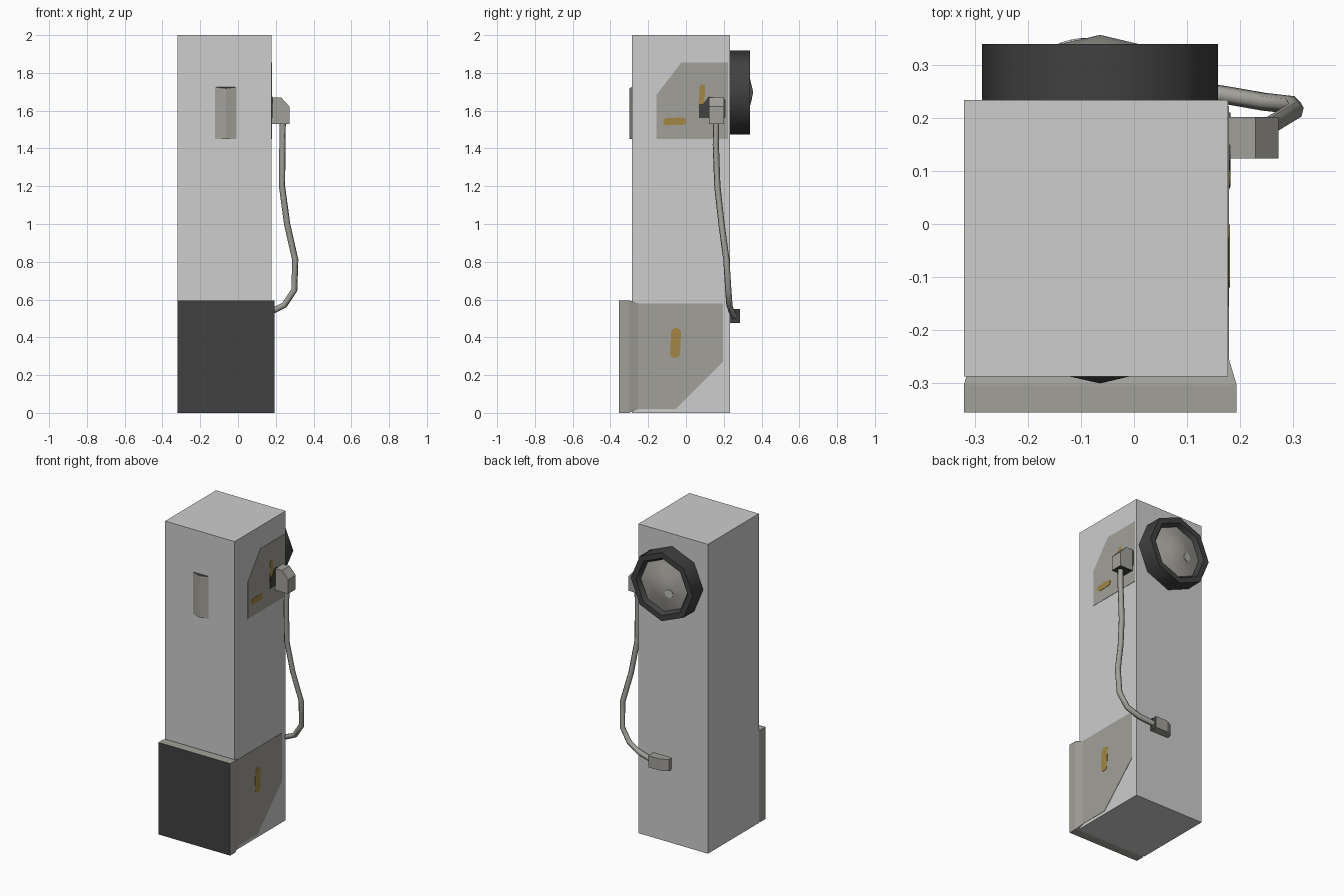
import bpy, bmesh, math
from mathutils import Vector

if "Cube" in bpy.data.objects:
    bpy.data.objects.remove(bpy.data.objects["Cube"])


def material(name, rgb):
    m = bpy.data.materials.new(name)
    m.diffuse_color = (*rgb, 1)
    m.use_nodes = True
    m.node_tree.nodes["Principled BSDF"].inputs["Base Color"].default_value = m.diffuse_color
    return m


LIGHT = material("light_grey", (0.61, 0.61, 0.61))
WARM = material("warm_grey", (0.36, 0.35, 0.32))
DARK = material("dark_grey", (0.052, 0.052, 0.052))
OCHRE = material("ochre", (0.36, 0.24, 0.06))


def make(name, verts, faces, mats, rule=None, smooth=None):
    """Mesh object; rule(normal, centre) picks the material slot of a face."""
    bm = bmesh.new()
    vs = [bm.verts.new(v) for v in verts]
    for f in faces:
        bm.faces.new([vs[i] for i in f])
    bmesh.ops.recalc_face_normals(bm, faces=bm.faces)
    bm.normal_update()
    for f in bm.faces:
        f.material_index = rule(f.normal, f.calc_center_median()) if rule else 0
    me = bpy.data.meshes.new(name)
    bm.to_mesh(me)
    bm.free()
    for m in mats:
        me.materials.append(m)
    ob = bpy.data.objects.new(name, me)
    bpy.context.collection.objects.link(ob)
    if smooth:
        bpy.ops.object.select_all(action='DESELECT')
        ob.select_set(True)
        bpy.context.view_layer.objects.active = ob
        bpy.ops.object.shade_smooth_by_angle(angle=math.radians(smooth))
    return ob


def loft(name, rings, mats, rule=None, smooth=None, caps=True):
    """Skin a list of equal-sized point rings."""
    n = len(rings[0])
    faces = [(r * n + i, r * n + (i + 1) % n, (r + 1) * n + (i + 1) % n, (r + 1) * n + i)
             for r in range(len(rings) - 1) for i in range(n)]
    if caps:
        faces += [tuple(range(n)), tuple(range((len(rings) - 1) * n, len(rings) * n))]
    return make(name, [p for r in rings for p in r], faces, mats, rule, smooth)


def side_plate(name, pts, x0, x1, mat):
    return loft(name, [[(x, y, z) for y, z in pts] for x in (x0, x1)], [mat])


def capsule(cy, cz, half, rad, tilt):
    """Outline of a rounded stripe on the right side."""
    pts = []
    for k in range(12):
        a = 2 * math.pi * (k + 0.5) / 12
        u = rad * math.cos(a) + math.copysign(half - rad, math.cos(a))
        v = rad * math.sin(a)
        pts.append((cy + u * math.cos(tilt) - v * math.sin(tilt),
                    cz + u * math.sin(tilt) + v * math.cos(tilt)))
    return pts


def rect(x0, x1, y, z0, z1):
    return [(x0, y, z0), (x1, y, z0), (x1, y, z1), (x0, y, z1)]


# Main tower
loft("body", [rect(-0.32, 0.177, y, 0, 2) for y in (-0.287, 0.233)], [LIGHT])

# Lower front cover with tapered rim, dark on the front only
loft("front_cover", [rect(-0.32, 0.193, -0.355, 0, 0.595),
                     rect(-0.32, 0.193, -0.302, 0, 0.595),
                     rect(-0.305, 0.178, -0.252, 0.02, 0.58)],
     [WARM, DARK], lambda n, c: 1 if n.y < -0.9 else 0)

# Right side plates
side_plate("lower_side_plate", [(-0.27, 0.02), (-0.055, 0.02), (0.195, 0.27),
                                (0.195, 0.58), (-0.27, 0.58)], 0.174, 0.179, WARM)
side_plate("upper_side_plate", [(-0.155, 1.45), (0.222, 1.45), (0.222, 1.855),
                                (-0.025, 1.855), (-0.155, 1.685)], 0.174, 0.179, WARM)

# Ochre stripes and dark backing patch
for name, args in (("lower_stripe", (-0.055, 0.37, 0.08, 0.027, math.radians(87))),
                   ("upper_stripe_flat", (-0.06, 1.543, 0.06, 0.02, 0.03)),
                   ("upper_stripe_tall", (0.084, 1.67, 0.07, 0.015, math.radians(87)))):
    side_plate(name, capsule(*args), 0.176, 0.181, OCHRE)
side_plate("connector_backing", [(0.07, 1.56), (0.21, 1.56), (0.21, 1.66), (0.12, 1.675),
                                 (0.09, 1.635), (0.07, 1.635)], 0.176, 0.182, DARK)

# Shallow wedge on the front
wedge = [(-0.13, -0.285, 0), (-0.064, -0.300, -0.008), (0.0, -0.285, 0), (-0.064, -0.284, 0.014)]
loft("front_wedge", [[(x, y, 1.45) for x, y, _ in wedge],
                     [(x, y, 1.726 + d) for x, y, d in wedge]],
     [WARM, DARK], lambda n, c: 1 if n.z > 0.3 else 0)


# Octagonal lamp on the back
def octagon(r, y):
    return [(-0.064 + r * math.cos(k * math.pi / 4), y, 1.697 + r * math.sin(k * math.pi / 4))
            for k in range(8)]


loft("lamp_housing", [octagon(r, y) for r, y in
                      ((0.15, 0.23), (0.222, 0.23), (0.222, 0.339), (0.185, 0.339),
                       (0.165, 0.305), (0.15, 0.305), (0.15, 0.23))],
     [DARK], smooth=50, caps=False)
lens = octagon(0.168, 0.312) + octagon(0.08, 0.337) + [(-0.064, 0.356, 1.697)]
make("lamp_lens", lens,
     [(i, (i + 1) % 8, (i + 1) % 8 + 8, i + 8) for i in range(8)]
     + [(i + 8, (i + 1) % 8 + 8, 16) for i in range(8)], [WARM], smooth=50)

# Small light spot on the lens
nrm = Vector((-0.22, 1, -0.12)).normalized()
u = nrm.cross(Vector((0, 0, 1))).normalized()
v = nrm.cross(u)
mid = Vector((-0.117, 0.341, 1.668))
loft("lens_spot", [[mid + nrm * d + 0.027 * (u * math.cos(k * math.pi / 4) + v * math.sin(k * math.pi / 4))
                    for k in range(8)] for d in (-0.003, 0.003)], [LIGHT])


# Cable connectors: chamfered block, dark on the cable end
def connector(name, place, end):
    prof = [(0, 0), (1, 0), (1, 0.66), (0.55, 1), (0, 1)]   # (depth, length)
    loft(name, [[place(d, l, w) for d, l in prof] for w in (0, 1)],
         [WARM, DARK], lambda n, c: 1 if n.dot(Vector(end)) > 0.9 else 0)


connector("side_connector",
          lambda d, l, w: (0.175 + 0.097 * d, 0.123 + 0.078 * w, 1.53 + 0.14 * l), (0, 0, -1))
connector("back_connector",
          lambda d, l, w: (0.07 - 0.13 * l, 0.23 + 0.055 * d, 0.475 + 0.075 * w), (1, 0, 0))

# Hanging cable
cu = bpy.data.curves.new("cable", 'CURVE')
cu.dimensions = '3D'
cu.bevel_depth = 0.017
cu.bevel_resolution = 1
cu.use_fill_caps = True
path = [(0.237, 0.16, 1.56), (0.235, 0.158, 1.42), (0.233, 0.166, 1.2), (0.26, 0.188, 1.0),
        (0.303, 0.214, 0.81), (0.298, 0.224, 0.65), (0.245, 0.23, 0.57),
        (0.17, 0.243, 0.533), (0.06, 0.258, 0.512)]
sp = cu.splines.new('POLY')
sp.points.add(len(path) - 1)
for p, co in zip(sp.points, path):
    p.co = (*co, 1)
cu.materials.append(WARM)
cable = bpy.data.objects.new("cable", cu)
bpy.context.collection.objects.link(cable)
bpy.ops.object.select_all(action='DESELECT')
cable.select_set(True)
bpy.context.view_layer.objects.active = cable
bpy.ops.object.convert(target='MESH')
bpy.ops.object.shade_smooth_by_angle(angle=math.radians(65))
